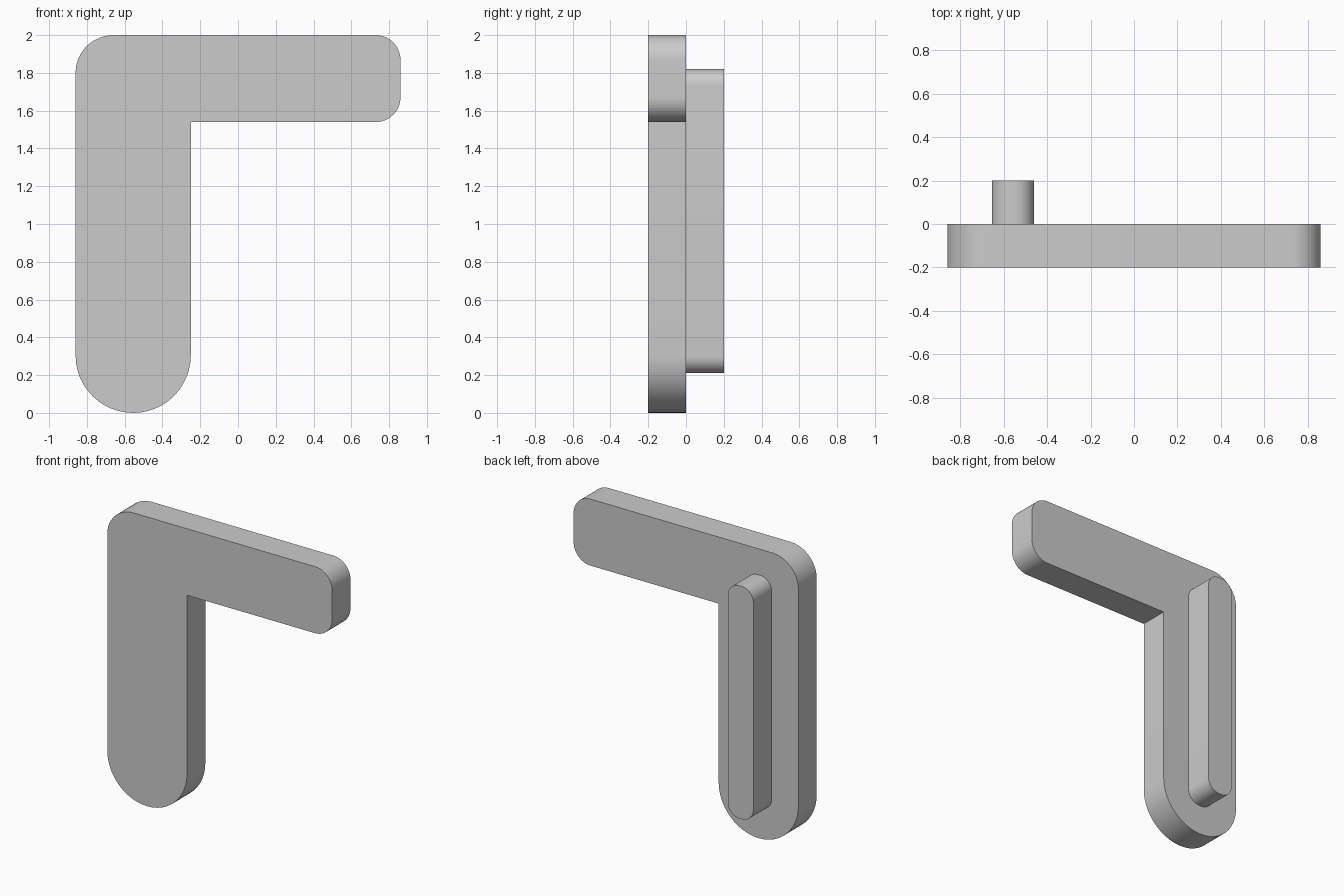
import bpy, bmesh
from math import pi, sin, cos

cube = bpy.data.objects.get("Cube")
if cube:
    bpy.data.objects.remove(cube, do_unlink=True)

# Single light grey material
grey = bpy.data.materials.new("light_grey")
grey.use_nodes = True
colour = (0.6, 0.6, 0.6, 1)
grey.diffuse_color = colour
grey.node_tree.nodes["Principled BSDF"].inputs["Base Color"].default_value = colour


def arc(cx, cz, radius, start, steps=12):
    """Quarter circle, counter-clockwise, from start (in quarter turns)."""
    angles = [(start + i / steps) * pi / 2 for i in range(steps + 1)]
    return [(cx + radius * cos(a), cz + radius * sin(a)) for a in angles]


def extrude_profile(name, points, y0, y1):
    """Extrude an x-z outline from y0 to y1."""
    bm = bmesh.new()
    face = bm.faces.new([bm.verts.new((x, y0, z)) for x, z in points])
    moved = bmesh.ops.extrude_face_region(bm, geom=[face])["geom"]
    verts = [v for v in moved if isinstance(v, bmesh.types.BMVert)]
    bmesh.ops.translate(bm, verts=verts, vec=(0, y1 - y0, 0))
    bmesh.ops.remove_doubles(bm, verts=bm.verts, dist=1e-5)
    bmesh.ops.recalc_face_normals(bm, faces=bm.faces)
    mesh = bpy.data.meshes.new(name)
    bm.to_mesh(mesh)
    bm.free()
    mesh.materials.append(grey)
    obj = bpy.data.objects.new(name, mesh)
    bpy.context.collection.objects.link(obj)
    bpy.ops.object.select_all(action='DESELECT')
    obj.select_set(True)
    bpy.context.view_layer.objects.active = obj
    bpy.ops.object.shade_smooth_by_angle(angle=pi / 6)
    return obj


# Bracket plate: upright leg with a round foot and an arm on the left
left, right, inner, arm_z, top = -0.86, 0.86, -0.25, 1.54, 2.0
foot = (inner - left) / 2
tip, corner = 0.13, 0.2
outline = (
    arc(left + foot, foot, foot, 2)
    + arc(left + foot, foot, foot, 3)
    + [(inner, arm_z)]
    + arc(right - tip, arm_z + tip, tip, 3)
    + arc(right - tip, top - tip, tip, 0)
    + arc(left + corner, top - corner, corner, 1)
)
extrude_profile("bracket_plate", outline, -0.2, 0)

# Rounded rib on the back of the leg
x0, x1, z0, z1, r = -0.655, -0.46, 0.21, 1.82, 0.088
rib = (
    arc(x0 + r, z0 + r, r, 2)
    + arc(x1 - r, z0 + r, r, 3)
    + arc(x1 - r, z1 - r, r, 0)
    + arc(x0 + r, z1 - r, r, 1)
)
extrude_profile("back_rib", rib, 0, 0.2)
